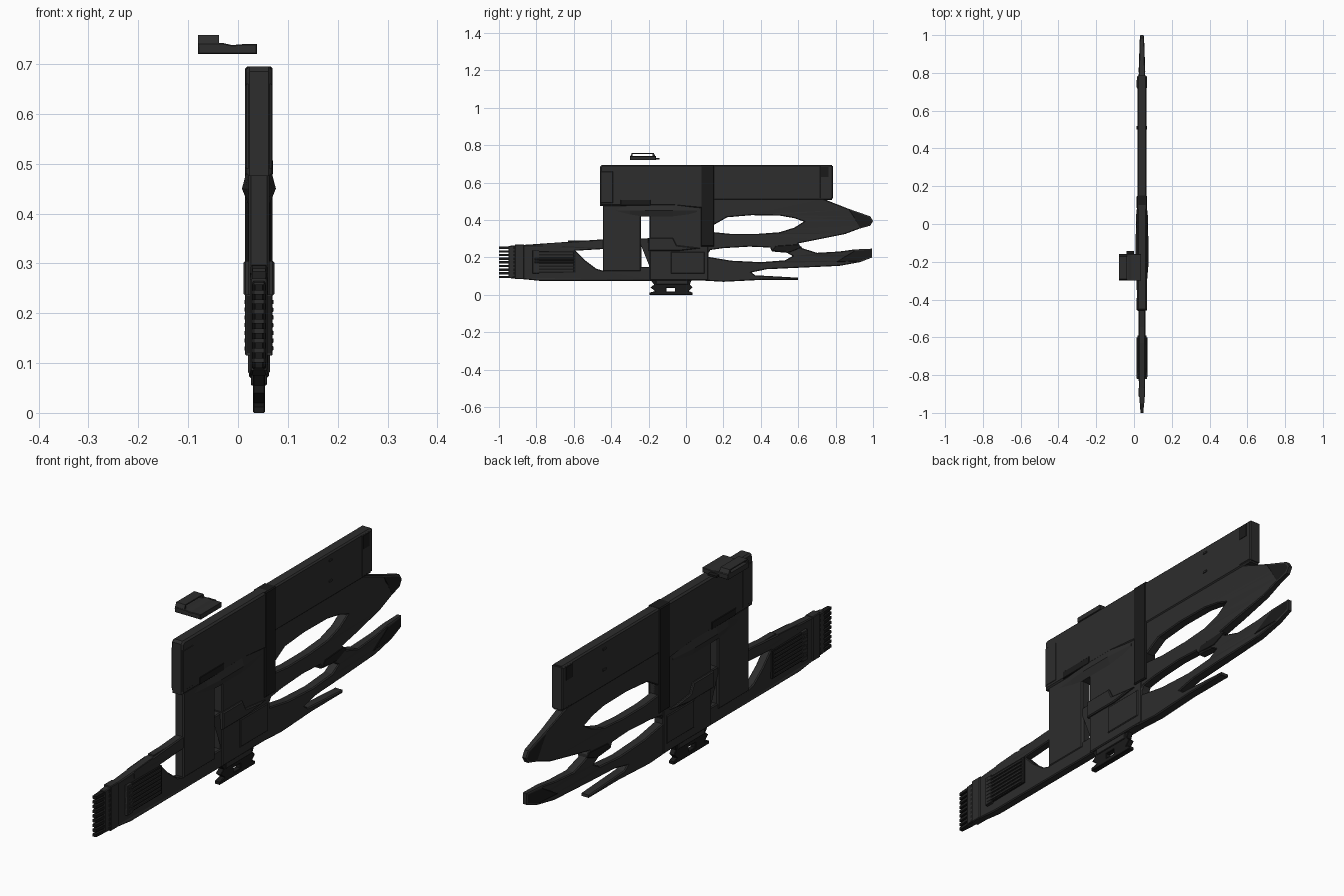
import bpy, bmesh
from mathutils import Matrix

CX = 0.042  # centre plane of the slab-like body


def material(name, v):
    m = bpy.data.materials.new(name)
    m.diffuse_color = (v, v, v, 1)
    return m


BODY = material("charcoal", 0.026)
DARK = material("near black", 0.010)

SIDE = Matrix(((0, 0, 1, CX), (1, 0, 0, 0), (0, 1, 0, 0), (0, 0, 0, 1)))


def plate(name, loops, half, mat=BODY, bevel=0.0, matrix=SIDE, taper=None):
    """Extrude closed loops (outline, then holes) with chamfered rims."""
    cu = bpy.data.curves.new(name, 'CURVE')
    cu.dimensions = '2D'
    cu.fill_mode = 'BOTH'
    cu.extrude = half - bevel
    cu.bevel_depth = bevel
    cu.bevel_resolution = 0
    cu.offset = -bevel
    for loop in loops:
        sp = cu.splines.new('POLY')
        sp.points.add(len(loop) - 1)
        for p, (u, v) in zip(sp.points, loop):
            p.co = (u, v, 0, 1)
        sp.use_cyclic_u = True
    tmp = bpy.data.objects.new(name + "_curve", cu)
    bpy.context.collection.objects.link(tmp)
    dg = bpy.context.evaluated_depsgraph_get()
    me = bpy.data.meshes.new_from_object(tmp.evaluated_get(dg))
    bpy.data.objects.remove(tmp)
    bm = bmesh.new()
    bm.from_mesh(me)
    bmesh.ops.remove_doubles(bm, verts=bm.verts, dist=0.0002)
    if taper:
        for v in bm.verts:
            v.co.z *= taper(v.co.x)
    bm.transform(matrix)
    bmesh.ops.recalc_face_normals(bm, faces=bm.faces)
    for f in bm.faces:
        f.smooth = False
    bm.to_mesh(me)
    bm.free()
    me.name = name
    me.materials.clear()
    me.materials.append(mat)
    ob = bpy.data.objects.new(name, me)
    bpy.context.collection.objects.link(ob)
    return ob


def rect(y0, y1, z0, z1):
    return [(y0, z0), (y1, z0), (y1, z1), (y0, z1)]


def block(name, y0, y1, z0, z1, half, mat=BODY, bevel=0.0):
    return plate(name, [rect(y0, y1, z0, z1)], half, mat, bevel)


# Upper receiver: front housing and long rear housing
plate("front_housing", [[(-0.46, 0.475), (-0.06, 0.475), (0.1, 0.46), (0.1, 0.695),
                         (-0.45, 0.695), (-0.46, 0.685)]], 0.026, BODY, 0.007)
block("rear_housing", 0.1, 0.78, 0.508, 0.694, 0.024, BODY, 0.006)
block("rear_cap", 0.715, 0.785, 0.515, 0.69, 0.0255, BODY, 0.004)
block("rear_cap_port", 0.722, 0.762, 0.63, 0.685, 0.0275, DARK)
block("nose_plate", -0.458, -0.39, 0.49, 0.66, 0.0275, BODY, 0.003)
block("vertical_band", 0.08, 0.15, 0.26, 0.695, 0.0275, DARK, 0.004)
block("ejection_slot", -0.35, -0.19, 0.478, 0.508, 0.028, DARK, 0.002)
for i, z in enumerate((0.58, 0.665)):
    block(f"pin_{i}", 0.5, 0.52, z - 0.004, z + 0.004, 0.0275)

# Side ridge: diamond section swept along the housing
bm = bmesh.new()
rings = []
for y, s in ((-0.445, 0.45), (-0.3, 0.8), (-0.22, 1), (-0.07, 1), (0.06, 0.7)):
    rings.append([bm.verts.new((CX + x * s, y, z)) for x, z in
                  ((-0.022, 0.42), (0.022, 0.42), (0.034, 0.45), (0.024, 0.488),
                   (-0.024, 0.488), (-0.034, 0.45))])
for a, b in zip(rings, rings[1:]):
    for i in range(6):
        bm.faces.new((a[i], a[i - 1], b[i - 1], b[i]))
bm.faces.new(rings[0])
bm.faces.new(rings[-1])
bmesh.ops.recalc_face_normals(bm, faces=bm.faces)
me = bpy.data.meshes.new("side_ridge")
bm.to_mesh(me)
bm.free()
me.materials.append(BODY)
bpy.context.collection.objects.link(bpy.data.objects.new("side_ridge", me))

# Centre body and front box
block("centre_body", -0.195, 0.12, 0.078, 0.48, 0.022, BODY, 0.004)
block("front_box", -0.445, -0.24, 0.125, 0.48, 0.021, BODY, 0.005)
plate("shoulder_plate", [[(-0.2, 0.235), (-0.04, 0.235), (0.08, 0.25), (-0.05, 0.265),
                          (-0.07, 0.305), (-0.2, 0.305)]], 0.031, BODY, 0.004)
block("body_side_panel", -0.08, 0.1, 0.115, 0.23, 0.0255, BODY, 0.003)

# Twin-pronged tail with two long openings
tail = [(0.08, 0.52), (0.73, 0.515), (0.87, 0.46), (0.985, 0.42), (1.0, 0.395), (0.985, 0.37),
        (0.93, 0.355), (0.85, 0.325), (0.7, 0.295), (0.6, 0.275), (0.62, 0.25), (0.7, 0.225),
        (0.82, 0.232), (0.9, 0.243), (0.995, 0.247), (0.995, 0.2), (0.93, 0.175), (0.82, 0.155),
        (0.6, 0.145), (0.43, 0.137), (0.35, 0.12), (0.37, 0.105), (0.6, 0.092), (0.6, 0.08),
        (0.4, 0.08), (0.2, 0.07), (0.08, 0.077)]
upper_hole = [(0.15, 0.335), (0.15, 0.375), (0.22, 0.415), (0.35, 0.426), (0.5, 0.424),
              (0.58, 0.41), (0.63, 0.392), (0.58, 0.36), (0.5, 0.335), (0.38, 0.326), (0.24, 0.326)]
lower_hole = [(0.11, 0.205), (0.13, 0.24), (0.2, 0.25), (0.34, 0.258), (0.45, 0.253),
              (0.46, 0.232), (0.54, 0.225), (0.57, 0.208), (0.53, 0.185), (0.4, 0.175), (0.24, 0.183)]


def tail_taper(y):
    return 1 if y < 0.7 else 1 - 0.5 * min(1, (y - 0.7) / 0.3)


plate("tail_frame", [tail, upper_hole, lower_hole], 0.02, BODY, 0.004, taper=tail_taper)
plate("upper_tip", [[(0.87, 0.455), (0.98, 0.415), (0.995, 0.393), (0.98, 0.375), (0.93, 0.36),
                     (0.9, 0.41)]], 0.0215, DARK, 0.002, taper=tail_taper)
plate("lower_tip", [[(0.8, 0.175), (0.92, 0.18), (0.99, 0.205), (0.99, 0.242), (0.9, 0.235)]],
      0.0215, DARK, 0.002, taper=tail_taper)
plate("grip_accent", [[(0.46, 0.235), (0.56, 0.23), (0.62, 0.255), (0.6, 0.27), (0.48, 0.262)]],
      0.022, DARK, 0.002)

# Lower fore frame with openings
fore = [(-0.95, 0.262), (-0.8, 0.272), (-0.46, 0.296), (-0.2, 0.303), (-0.18, 0.075),
        (-0.78, 0.075), (-0.86, 0.083), (-0.95, 0.09)]
plate("fore_frame", [fore, [(-0.76, 0.248), (-0.68, 0.246), (-0.65, 0.278), (-0.76, 0.27)],
                     [(-0.59, 0.236), (-0.445, 0.245), (-0.445, 0.13), (-0.48, 0.14), (-0.54, 0.185)],
                     rect(-0.238, -0.197, 0.15, 0.265)],
      0.018, BODY, 0.004,
      taper=lambda y: 1 if y > -0.8 else 1 - 0.3 * min(1, (-0.8 - y) / 0.15))
block("top_strut", -0.63, -0.2, 0.262, 0.29, 0.013)
block("muzzle_collar", -0.915, -0.865, 0.085, 0.27, 0.0175, BODY, 0.003)

# Cooling slats and toothed muzzle
block("slat_panel", -0.82, -0.59, 0.12, 0.235, 0.024, DARK)
for i in range(7):
    z = 0.125 + i * 0.0155
    block(f"cooling_slat_{i}", -0.81, -0.6, z, z + 0.009, 0.029, BODY, 0.001)
block("slat_front_post", -0.82, -0.785, 0.115, 0.238, 0.0275, BODY, 0.002)
for i in range(9):
    z = 0.09 + i * 0.0195
    plate(f"muzzle_tooth_{i}", [rect(-1.0, -0.9, z, z + 0.012)], 0.015, DARK,
          taper=lambda y: 0.5 if y < -0.95 else 1)

# Lower mounting rail with a slot
plate("lower_mount", [[(-0.19, 0.08), (0.03, 0.08), (0.02, 0.055), (0.035, 0.04), (0.015, 0.02),
                       (0.035, 0.012), (0.035, 0.0), (-0.195, 0.0), (-0.195, 0.012), (-0.165, 0.02),
                       (-0.19, 0.04), (-0.17, 0.055)], rect(-0.105, -0.06, 0.018, 0.038)],
      0.012, DARK, 0.002)
block("mount_base", -0.16, 0.01, 0.055, 0.085, 0.016, BODY, 0.002)

# Detached sight above the housing
sight = Matrix(((1, 0, 0, 0), (0, 0, -1, -0.23), (0, 1, 0, 0), (0, 0, 0, 1)))
plate("sight_base", [[(-0.08, 0.72), (0.038, 0.72), (0.038, 0.74), (0.012, 0.74), (-0.012, 0.738),
                      (-0.03, 0.742), (-0.08, 0.742)]], 0.07, BODY, 0.002, sight)
hood = SIDE.copy()
hood[0][3] = -0.059
plate("sight_hood", [[(-0.3, 0.735), (-0.16, 0.735), (-0.172, 0.758), (-0.29, 0.758)],
                     rect(-0.285, -0.178, 0.742, 0.753)], 0.021, BODY, 0.0, hood)
hood2 = SIDE.copy()
hood2[0][3] = -0.02
plate("sight_lever", [rect(-0.165, -0.142, 0.724, 0.732)], 0.02, DARK, 0.0, hood2)
